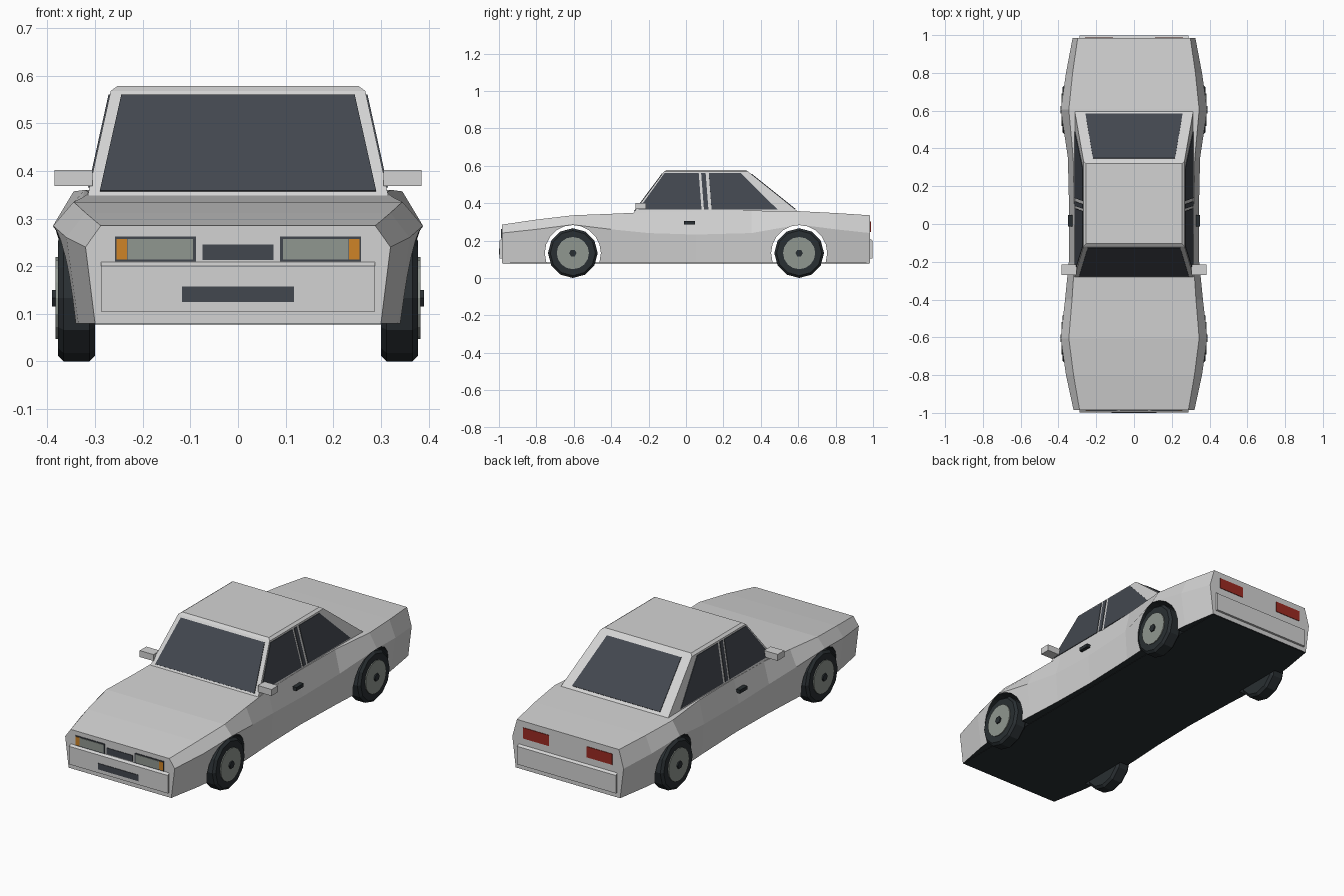
import bpy, bmesh, math
from mathutils import Matrix, Vector
from mathutils.geometry import normal

if "Cube" in bpy.data.objects:
    bpy.data.objects.remove(bpy.data.objects["Cube"], do_unlink=True)


def material(name, r, g, b):
    mat = bpy.data.materials.new(name)
    mat.use_nodes = True
    mat.diffuse_color = (r, g, b, 1)
    mat.node_tree.nodes["Principled BSDF"].inputs["Base Color"].default_value = (r, g, b, 1)
    return mat


PAINT = material("silver_paint", .65, .65, .65)
GLASS = material("dark_glass", .055, .063, .078)
RUBBER = material("black_rubber", .022, .028, .032)
LENS = material("grey_lens", .28, .31, .28)
AMBER = material("amber", .62, .23, .02)
RED = material("red_lamp", .33, .024, .016)


def finish(name, bm, *mats):
    bmesh.ops.recalc_face_normals(bm, faces=bm.faces[:])
    mesh = bpy.data.meshes.new(name)
    bm.to_mesh(mesh)
    bm.free()
    for mat in mats:
        mesh.materials.append(mat)
    obj = bpy.data.objects.new(name, mesh)
    bpy.context.collection.objects.link(obj)
    return obj


def loft(rings):
    """Closed solid through a list of point rings of equal size."""
    bm = bmesh.new()
    loops = [[bm.verts.new(p) for p in ring] for ring in rings]
    count = len(loops[0])
    for a, b in zip(loops, loops[1:]):
        for i in range(count):
            j = (i + 1) % count
            bm.faces.new((a[i], a[j], b[j], b[i]))
    bm.faces.new(loops[0])
    bm.faces.new(loops[-1])
    bmesh.ops.recalc_face_normals(bm, faces=bm.faces[:])
    return bm


def plate(name, corners, mat, lift=.003):
    """Thin plate straddling the surface that holds its corners."""
    pts = [Vector(c) for c in corners]
    n = normal(pts[:4]) * lift
    return finish(name, loft([[p - n for p in pts], [p + n for p in pts]]), mat)


def box(name, x, y, z, mat):
    ring = [(x[0], y[0]), (x[1], y[0]), (x[1], y[1]), (x[0], y[1])]
    return finish(name, loft([[(*p, h) for p in ring] for h in z]), mat)


def facing(name, x, z, y, mat, lift=.003):
    """Upright plate on the nose or tail."""
    return plate(name, [(x[0], y, z[0]), (x[1], y, z[0]), (x[1], y, z[1]), (x[0], y, z[1])], mat, lift)


def cylinder(bm, x, y, z, radius, depth, sides):
    turn = Matrix.Translation((x, y, z)) @ Matrix.Rotation(math.pi / 2, 4, 'Y')
    return bmesh.ops.create_cone(bm, cap_ends=True, segments=sides, radius1=radius,
                                 radius2=radius, depth=depth, matrix=turn)


SIDES = (("left", 1), ("right", -1))
AXLE, HUB_Z, FLOOR_Z = .605, .133, .08

# Lower body: y, sill x, crease x, crease z, shoulder x, shoulder z
stations = [
    (-.985, .30, .32, .24, .288, .285),
    (-.8, .335, .36, .26, .32, .312),
    (-AXLE, .355, .388, .285, .345, .335),
    (-.4, .345, .365, .26, .328, .343),
    (-.2, .335, .345, .24, .315, .352),
    (.05, .33, .343, .232, .315, .357),
    (.35, .34, .35, .24, .322, .36),
    (AXLE, .355, .388, .285, .345, .357),
    (.8, .335, .36, .26, .325, .347),
    (.985, .305, .325, .24, .298, .335),
]
rings = []
for y, sill, crease, cz, shoulder, sz in stations:
    half = [(sill, y, FLOOR_Z), (crease, y, cz), (shoulder, y, sz)]
    rings.append(half + [(-px, py, pz) for px, py, pz in reversed(half)])
bm = loft(rings)
for f in bm.faces:
    f.material_index = int(f.normal.z < -.9)
body = finish("body", bm, PAINT, RUBBER)

# Wheel arches cut through the body
bm = bmesh.new()
for y in (-AXLE, AXLE):
    cylinder(bm, 0, y, HUB_Z, .15, 1, 20)
for f in bm.faces:
    f.material_index = 1
cutter = finish("arch_cutter", bm, PAINT, RUBBER)
cutter.hide_render = True
cut = body.modifiers.new("arches", 'BOOLEAN')
cut.operation = 'DIFFERENCE'
cut.solver = 'EXACT'
cut.object = cutter
bpy.context.view_layer.update()
graph = bpy.context.evaluated_depsgraph_get()
cut_mesh = bpy.data.meshes.new_from_object(body.evaluated_get(graph))
body.modifiers.clear()
body.data = cut_mesh
bpy.data.objects.remove(cutter, do_unlink=True)

box("floor", (-.3, .3), (-.982, .982), (FLOOR_Z - .002, FLOOR_Z + .002), RUBBER)

# Cabin with a chamfered roof
BASE, EAVE = .35, .568
LOW = dict(x=.315, front=-.28, rear=.605)
HIGH = dict(x=.267, front=-.118, rear=.333)


def cabin_at(key, z):
    return LOW[key] + (HIGH[key] - LOW[key]) * (z - BASE) / (EAVE - BASE)


def cabin_ring(z, inset=0):
    x = cabin_at("x", min(z, EAVE)) - inset
    front = cabin_at("front", min(z, EAVE)) + inset
    rear = cabin_at("rear", min(z, EAVE)) - inset
    return [(-x, front, z), (x, front, z), (x, rear, z), (-x, rear, z)]


finish("cabin", loft([cabin_ring(BASE - .02), cabin_ring(EAVE), cabin_ring(.578, .014)]), PAINT)

# Windscreen and rear window
for name, key, z0, x0, z1, x1 in (("windscreen", "front", .357, .29, .558, .245),
                                  ("rear_window", "rear", .368, .257, .556, .217)):
    y0, y1 = cabin_at(key, z0), cabin_at(key, z1)
    plate(name, [(-x0, y0, z0), (x0, y0, z0), (x1, y1, z1), (-x1, y1, z1)], GLASS)

# Side glass: bottom y pair, top y pair
panes = {
    "front_side_window": (-.255, .083, .068, -.115),
    "door_pillar": (.096, .12, .105, .081),
    "rear_side_window": (.137, .49, .292, .122),
}
for side, s in SIDES:
    for name, ys in panes.items():
        heights = (.365, .365, .56, .56)
        plate(f"{side}_{name}", [(s * cabin_at("x", z), y, z) for y, z in zip(ys, heights)], GLASS)

# Bumpers with a sloped upper lip
for name, s in (("front_bumper", -1), ("rear_bumper", 1)):
    profile = [(.97, .105), (.997, .105), (.997, .2), (.97, .22)]
    finish(name, loft([[(x, s * y, z) for y, z in profile] for x in (-.288, .288)]), PAINT)

# Nose and tail details
facing("grille", (-.075, .075), (.213, .245), -.985, GLASS)
facing("number_plate", (-.118, .118), (.125, .157), -.997, GLASS)
for side, s in SIDES:
    facing(f"{side}_headlight_frame", (s * .088, s * .258), (.21, .262), -.985, GLASS)
    facing(f"{side}_headlight", (s * .094, s * .232), (.214, .257), -.986, LENS, .004)
    facing(f"{side}_indicator", (s * .233, s * .255), (.214, .257), -.986, AMBER, .004)
    facing(f"{side}_tail_lamp", (s * .11, s * .26), (.245, .302), .985, RED)

    # Door furniture
    box(f"{side}_mirror", (s * .305, s * .385), (-.27, -.215), (.368, .402), PAINT)
    box(f"{side}_door_handle", (s * .32, s * .35), (-.012, .048), (.286, .304), RUBBER)

    # Wheels
    for end, y in (("front", -AXLE), ("rear", AXLE)):
        bm = bmesh.new()
        cylinder(bm, s * .339, y, HUB_Z, HUB_Z, .078, 12)
        rims = [e for e in bm.edges if abs(e.verts[0].co.x - e.verts[1].co.x) < .001]
        bmesh.ops.bevel(bm, geom=rims, offset=.012, segments=1, affect='EDGES')
        finish(f"{side}_{end}_tyre", bm, RUBBER)
        for part, reach, radius, sides, mat in (("wheel_disc", .383, .086, 16, LENS),
                                                ("wheel_hub", .39, .02, 6, RUBBER)):
            bm = bmesh.new()
            cylinder(bm, s * (reach - .02), y, HUB_Z, radius, .04, sides)
            finish(f"{side}_{end}_{part}", bm, mat)
